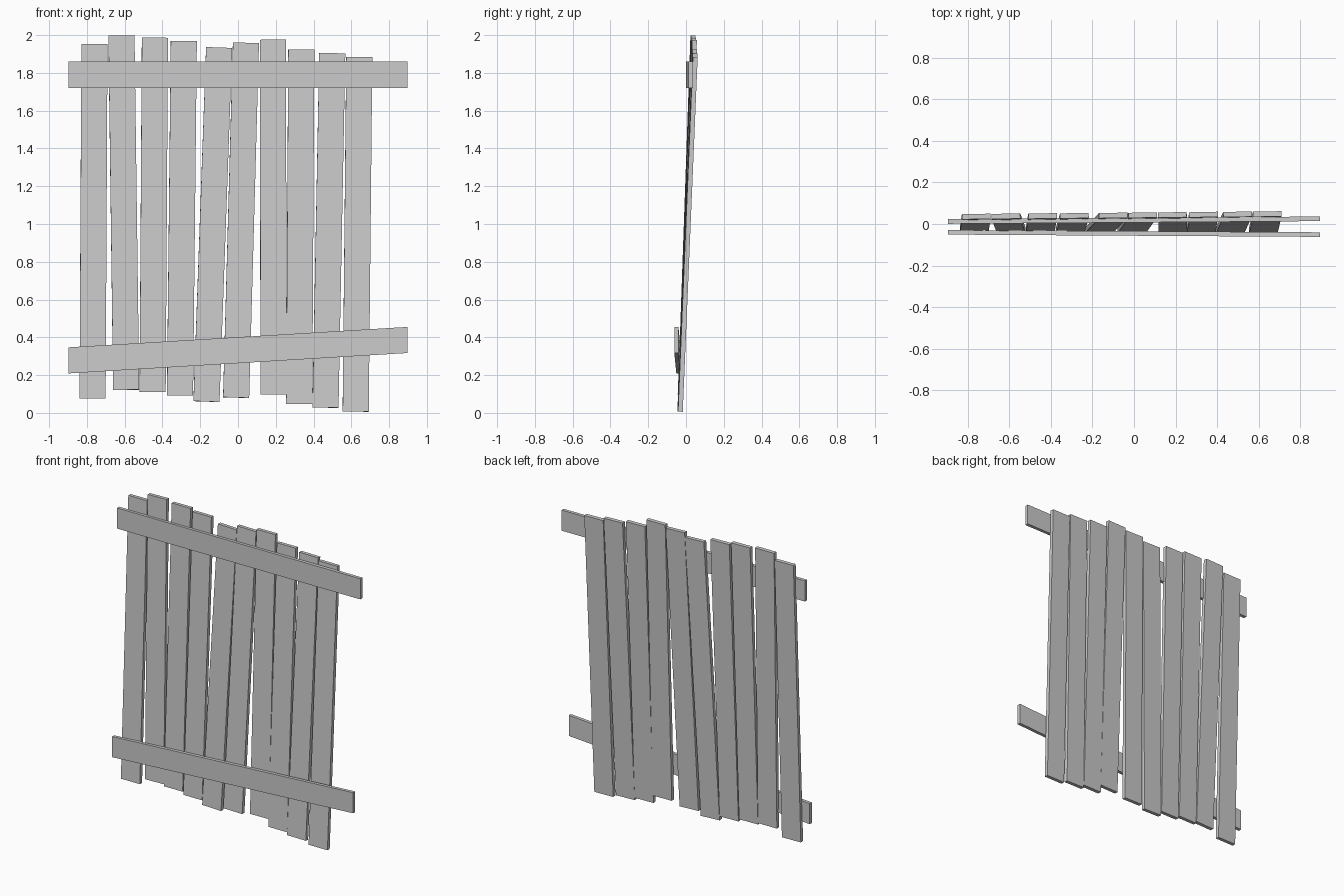
import bpy, bmesh
from mathutils import Vector

if "Cube" in bpy.data.objects:
    bpy.data.objects.remove(bpy.data.objects["Cube"])


def board(name, a, b, side, thick):
    """Flat board running from centre point a to b; side and thick are full cross-section vectors."""
    bm = bmesh.new()
    bmesh.ops.create_cube(bm, size=1)
    a, b = Vector(a), Vector(b)
    for v in bm.verts:
        x, y, z = v.co
        v.co = a.lerp(b, z + 0.5) + side * x + thick * y
    bmesh.ops.recalc_face_normals(bm, faces=bm.faces)
    mesh = bpy.data.meshes.new(name)
    bm.to_mesh(mesh)
    bm.free()
    ob = bpy.data.objects.new(name, mesh)
    bpy.context.collection.objects.link(ob)
    return ob


# Upright planks: bottom x, bottom z, top x, top z (centre of each end)
planks = [
    (-0.770, 0.076, -0.760, 1.953),
    (-0.592, 0.122, -0.617, 1.998),
    (-0.452, 0.111, -0.440, 1.986),
    (-0.307, 0.092, -0.287, 1.968),
    (-0.167, 0.060, -0.100, 1.934),
    (-0.010, 0.081, 0.042, 1.959),
    (0.188, 0.098, 0.185, 1.975),
    (0.324, 0.047, 0.335, 1.924),
    (0.463, 0.028, 0.499, 1.904),
    (0.623, 0.007, 0.642, 1.884),
]
WIDTH, THICK = 0.138, 0.025
for i, (x0, z0, x1, z1) in enumerate(planks):
    # the fence leans back, slightly more towards the right end
    a = Vector((x0, -0.028 - 0.003 * i / 9, z0))
    b = Vector((x1, 0.036 + 0.012 * i / 9, z1))
    axis = (b - a).normalized()
    normal = axis.cross(Vector((1, 0.02, 0))).normalized()
    side = normal.cross(axis)
    board(f"plank_{i + 1}", a, b, side * WIDTH, normal * THICK)

# Cross rails on the front, with plumb-cut ends
up, depth = Vector((0, 0, 0.138)), Vector((0, 0.022, 0))
board("top_rail", (-0.897, 0.012, 1.79), (0.897, 0.025, 1.79), up, depth)
board("bottom_rail", (-0.897, -0.040, 0.278), (0.897, -0.051, 0.386), up, depth)
